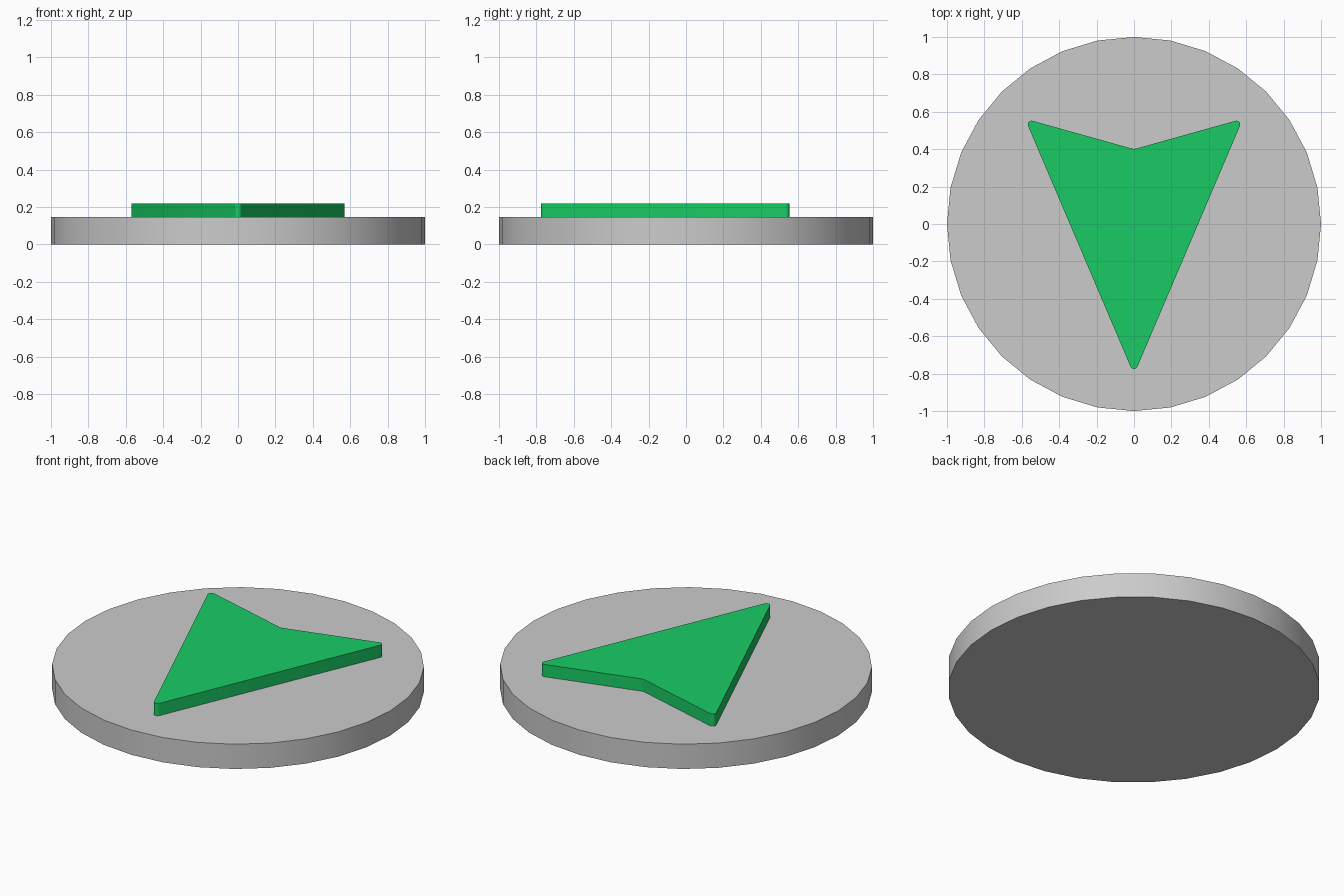
import bpy, bmesh, math
from mathutils import Vector

if "Cube" in bpy.data.objects:
    bpy.data.objects.remove(bpy.data.objects["Cube"])

DISC_TOP = 0.147
ARROW_TOP = 0.22


def smooth(obj):
    bpy.ops.object.select_all(action='DESELECT')
    obj.select_set(True)
    bpy.context.view_layer.objects.active = obj
    bpy.ops.object.shade_smooth_by_angle(angle=math.radians(30))


def fillet(prev, corner, nxt, radius, steps=6):
    """Arc points that round one outline corner."""
    a, b = (prev - corner).normalized(), (nxt - corner).normalized()
    half = a.angle(b) / 2
    centre = corner + (a + b).normalized() * radius / math.sin(half)
    start = corner + a * radius / math.tan(half) - centre
    end = corner + b * radius / math.tan(half) - centre
    pts = []
    for i in range(steps + 1):
        t = i / steps
        sweep = math.pi - 2 * half
        w0, w1 = math.sin((1 - t) * sweep), math.sin(t * sweep)
        pts.append(centre + (start * w0 + end * w1) / math.sin(sweep))
    return pts


# Round base plate
bpy.ops.mesh.primitive_cylinder_add(vertices=32, radius=1, depth=DISC_TOP,
                                    location=(0, 0, DISC_TOP / 2))
base = bpy.context.object
base.name = "base_disc"
smooth(base)

# Arrowhead outline: tip, right barb, notch, left barb, with corner radii
corners = [Vector(p) for p in ((0, -0.806), (0.583, 0.563), (0, 0.4), (-0.583, 0.563))]
radii = [0.02, 0.02, 0.05, 0.02]
outline = []
for i, (c, r) in enumerate(zip(corners, radii)):
    outline += fillet(corners[i - 1], c, corners[(i + 1) % 4], r)

# Extrude the arrowhead upward from the plate
bm = bmesh.new()
face = bm.faces.new([bm.verts.new((p.x, p.y, DISC_TOP)) for p in outline])
ext = bmesh.ops.extrude_face_region(bm, geom=[face], use_keep_orig=True)
top = [v for v in ext["geom"] if isinstance(v, bmesh.types.BMVert)]
bmesh.ops.translate(bm, verts=top, vec=(0, 0, ARROW_TOP - DISC_TOP))
bmesh.ops.recalc_face_normals(bm, faces=bm.faces)
mesh = bpy.data.meshes.new("arrowhead")
bm.to_mesh(mesh)
bm.free()
arrow = bpy.data.objects.new("arrowhead", mesh)
bpy.context.collection.objects.link(arrow)
smooth(arrow)

green = bpy.data.materials.new("green")
green.diffuse_color = (0.01, 0.6, 0.13, 1)
green.use_nodes = True
green.node_tree.nodes["Principled BSDF"].inputs["Base Color"].default_value = green.diffuse_color
mesh.materials.append(green)
